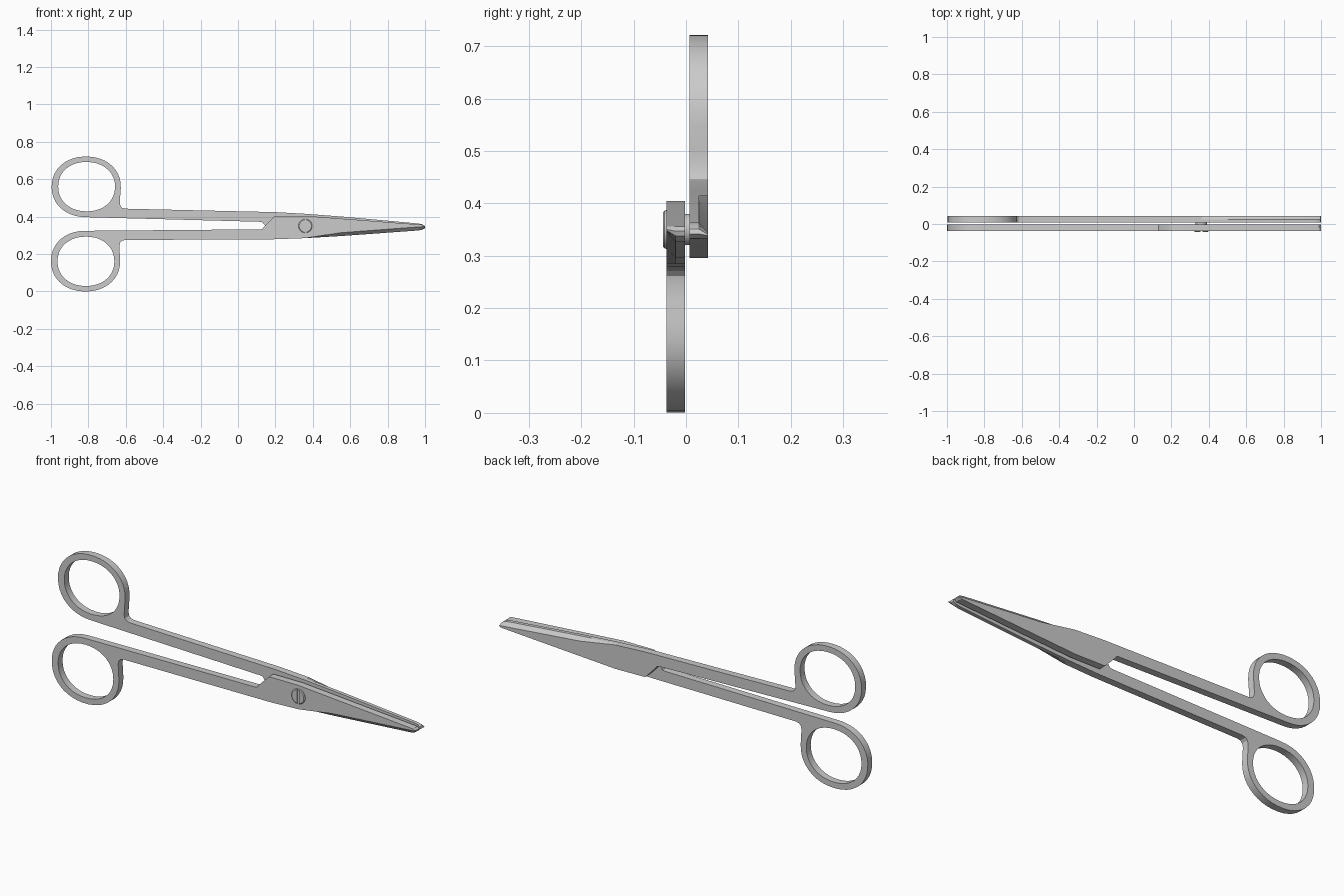
import bpy, bmesh
from math import sin, cos, radians, pi
from mathutils import Matrix, Vector

if "Cube" in bpy.data.objects:
    bpy.data.objects.remove(bpy.data.objects["Cube"])

PIVOT = Vector((0.36, 0.0025, 0.35))


def oval(cx, cz, rx, rz, a0, a1, n, closed=False):
    """Slightly squared ellipse arc as (x, z, bevel) points."""
    pts = []
    for i in range(n):
        a = radians(a0 + (a1 - a0) * i / (n if closed else n - 1))
        c, s = cos(a), sin(a)
        pts.append((cx + rx * abs(c) ** 0.94 * (1 if c > 0 else -1),
                    cz + rz * abs(s) ** 0.94 * (1 if s > 0 else -1), 0))
    return pts


def smooth(ob, angle=25):
    bpy.ops.object.select_all(action='DESELECT')
    ob.select_set(True)
    bpy.context.view_layer.objects.active = ob
    bpy.ops.object.shade_smooth_by_angle(angle=radians(angle))


def add_object(name, bm):
    bmesh.ops.recalc_face_normals(bm, faces=bm.faces[:])
    me = bpy.data.meshes.new(name)
    bm.to_mesh(me)
    bm.free()
    ob = bpy.data.objects.new(name, me)
    bpy.context.collection.objects.link(ob)
    return ob


# outline of one half: finger loop, shank, joint plate, bevelled blade
outline = oval(-0.815, 0.162, 0.185, 0.162, 90, 362, 32)
outline += [(-0.633, 0.215, 0), (-0.634, 0.245, 0), (-0.630, 0.261, 0), (-0.620, 0.271, 0),
            (-0.603, 0.275, 0), (0.20, 0.279, 0), (0.36, 0.285, 0),
            (0.55, 0.296, 0.018), (0.965, 0.326, 0.019), (0.985, 0.330, 0.016),
            (0.997, 0.338, 0.010), (1.0, 0.347, 0.003), (0.990, 0.356, 0),
            (0.36, 0.404, 0), (0.20, 0.404, 0), (0.193, 0.401, 0),
            (0.138, 0.345, 0), (0.132, 0.335, 0), (0.12, 0.332, 0)]
hole = oval(-0.813, 0.161, 0.152, 0.132, 0, 360, 40, closed=True)


def blade_half(name):
    bm = bmesh.new()
    caps = {0: [], 2: []}
    for pts in (outline, hole):
        rings = []
        for k, y in enumerate((-0.002, -0.020, -0.037)):
            rings.append([bm.verts.new((x, y, z + (w if k == 2 else 0))) for x, z, w in pts])
        n = len(pts)
        for a, b in zip(rings, rings[1:]):
            for i in range(n):
                bm.faces.new((a[i], a[(i + 1) % n], b[(i + 1) % n], b[i]))
        for k in caps:
            r = rings[k]
            caps[k] += [bm.edges.get((r[i], r[(i + 1) % n])) for i in range(n)]
    for edges in caps.values():
        bmesh.ops.triangle_fill(bm, edges=edges, use_beauty=True, normal=(0, -1, 0))
    return add_object(name, bm)


# front half, and the back half turned over around the pivot and closed slightly
front = blade_half("front_blade_and_handle")
back = blade_half("back_blade_and_handle")
back.data.transform(Matrix.Translation(PIVOT) @ Matrix.Rotation(0.018, 4, 'Y')
                    @ Matrix.Rotation(pi, 4, 'X') @ Matrix.Translation(-PIVOT))
smooth(front)
smooth(back)

# pivot screw: chamfered head and shaft as a lathe profile (radius, y)
bm = bmesh.new()
profile = [(0.033, -0.044), (0.037, -0.041), (0.037, -0.034), (0.030, -0.034), (0.030, 0.012)]
N = 32
rings = [[bm.verts.new((0.36 + r * cos(2 * pi * i / N), y, 0.35 + r * sin(2 * pi * i / N)))
          for i in range(N)] for r, y in profile]
for a, b in zip(rings, rings[1:]):
    for i in range(N):
        bm.faces.new((a[i], a[(i + 1) % N], b[(i + 1) % N], b[i]))
bm.faces.new(rings[0])
bm.faces.new(rings[-1])
screw = add_object("pivot_screw", bm)

# screwdriver slot
bm = bmesh.new()
bmesh.ops.create_cube(bm, size=1, matrix=Matrix.Translation((0.36, -0.044, 0.35))
                      @ Matrix.Diagonal((0.011, 0.011, 0.1, 1)))
cutter = add_object("slot_cutter", bm)
mod = screw.modifiers.new("slot", 'BOOLEAN')
mod.operation = 'DIFFERENCE'
mod.object = cutter
mod.solver = 'EXACT'
bpy.ops.object.select_all(action='DESELECT')
screw.select_set(True)
bpy.context.view_layer.objects.active = screw
bpy.ops.object.modifier_apply(modifier="slot")
bpy.data.objects.remove(cutter)
smooth(screw)
